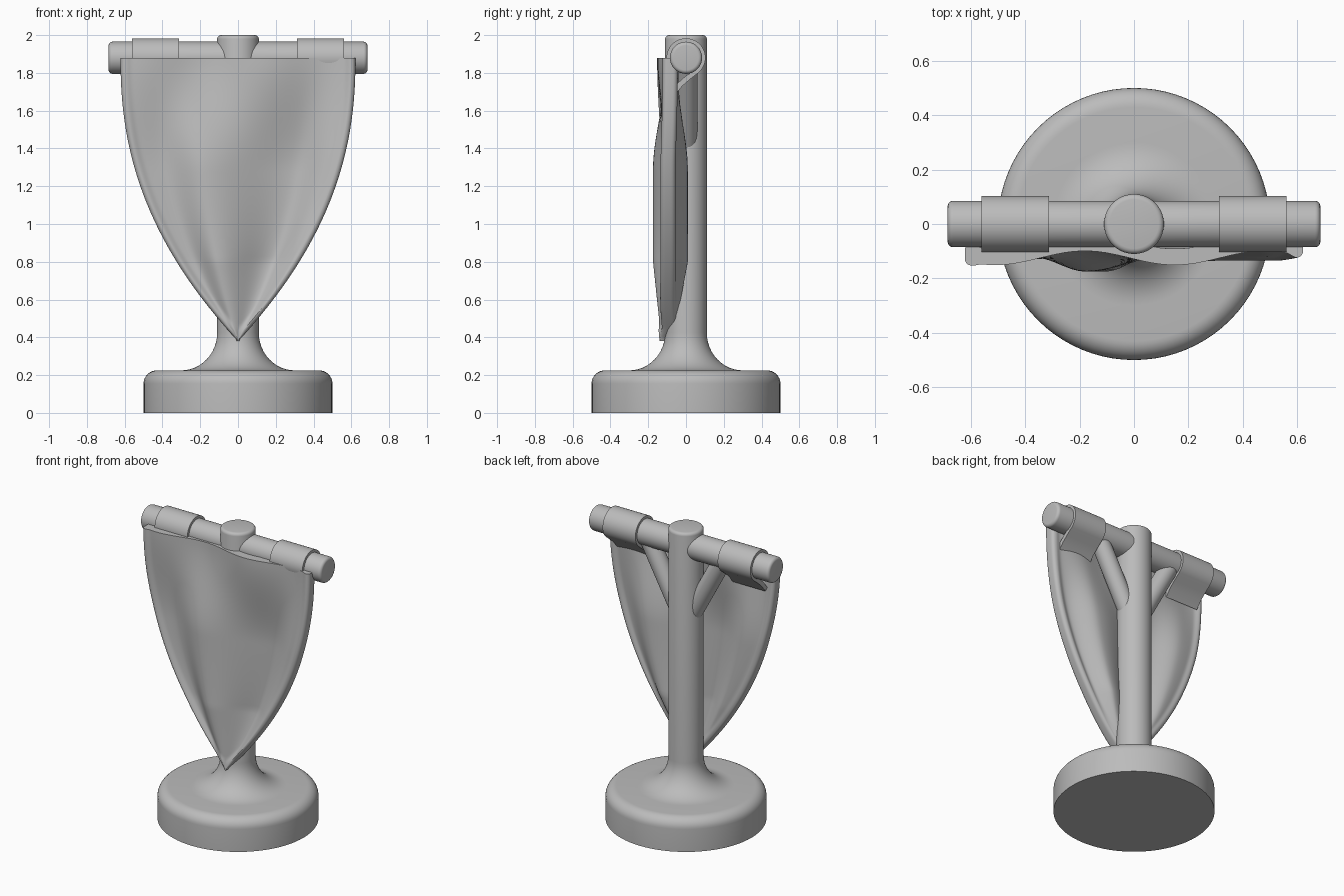
import bpy, bmesh, math
from mathutils import Vector

cube = bpy.data.objects.get("Cube")
if cube:
    bpy.data.objects.remove(cube, do_unlink=True)

mat = bpy.data.materials.new("plain_grey")
mat.use_nodes = True
grey = (0.5, 0.5, 0.5, 1)
mat.diffuse_color = grey
mat.node_tree.nodes["Principled BSDF"].inputs["Base Color"].default_value = grey

BAR_Z = 1.88
TIP_Z = 0.38


def smooth(t):
    t = max(0.0, min(1.0, t))
    return t * t * (3 - 2 * t)


def finish(name, bm, angle=40):
    bmesh.ops.recalc_face_normals(bm, faces=bm.faces[:])
    me = bpy.data.meshes.new(name)
    bm.to_mesh(me)
    bm.free()
    ob = bpy.data.objects.new(name, me)
    bpy.context.collection.objects.link(ob)
    me.materials.append(mat)
    bpy.ops.object.select_all(action='DESELECT')
    ob.select_set(True)
    bpy.context.view_layer.objects.active = ob
    bpy.ops.object.shade_smooth_by_angle(angle=math.radians(angle))
    return ob


def loft(name, rings, angle=40):
    """Skin a list of closed rings and cap both ends."""
    bm = bmesh.new()
    rows = [[bm.verts.new(p) for p in ring] for ring in rings]
    n = len(rows[0])
    for a, b in zip(rows, rows[1:]):
        for i in range(n):
            j = (i + 1) % n
            bm.faces.new((a[i], a[j], b[j], b[i]))
    bm.faces.new(rows[0][::-1])
    bm.faces.new(rows[-1])
    return finish(name, bm, angle)


def turned(name, profile, start, axis, sides=64):
    """Revolve (radius, distance) pairs around an axis from a start point."""
    axis = Vector(axis).normalized()
    side = axis.orthogonal().normalized()
    up = axis.cross(side)
    turns = [2 * math.pi * i / sides for i in range(sides)]
    return loft(name, [[Vector(start) + axis * d + (side * math.cos(t) + up * math.sin(t)) * r
                        for t in turns] for r, d in profile])


def arc(cr, cd, rr, rd, a0, a1, n=8):
    angles = [math.radians(a0 + (a1 - a0) * i / n) for i in range(n + 1)]
    return [(cr + rr * math.cos(a), cd + rd * math.sin(a)) for a in angles]


# Round base, flared into the pole
stand = [(0.5, 0)] + arc(0.43, 0.155, 0.07, 0.07, 0, 90)
stand += arc(0.3, 0.425, 0.19, 0.2, 270, 180, 12)
stand += arc(0.09, 1.98, 0.02, 0.02, 0, 90, 4)
turned("base_and_pole", stand, (0, 0, 0), (0, 0, 1), 80)

# Crossbar with softened ends
bar = arc(0.065, 0.02, 0.02, 0.02, -90, 0, 5) + arc(0.065, 1.35, 0.02, 0.02, 0, 90, 5)
turned("crossbar", bar, (-0.685, 0, BAR_Z), (1, 0, 0))

# Diagonal braces and fabric loops, one of each per side
for side, label in ((1, "left"), (-1, "right")):
    turned(label + "_brace", [(0.06, 0), (0.06, 0.53)],
           (side * 0.05, 0, 1.42), (side * 0.25, 0, 0.46), 32)

    path = arc(0, BAR_Z, 0.103, 0.103, 195, -50, 36) + [(0.02, 1.765), (-0.02, 1.73), (-0.06, 1.68)]
    inner = arc(0, BAR_Z, 0.083, 0.083, 195, -50, 36) + [(0.0, 1.785), (-0.04, 1.75), (-0.08, 1.7)]
    outline = path + inner[::-1]
    loft(label + "_loop", [[(side * x, y, z) for y, z in outline] for x in (0.312, 0.56)])


# Draped pointed banner
FOLDS = [(-1, -0.12), (-0.72, -0.105), (-0.33, -0.175), (0.55, -0.05), (0.9, -0.125), (1, -0.125)]


def fold(u):
    for (a, ya), (b, yb) in zip(FOLDS, FOLDS[1:]):
        if u <= b:
            return ya + (yb - ya) * smooth((u - a) / (b - a))
    return FOLDS[-1][1]


def front_y(x, half, v):
    u = max(-1, min(1, x / half))
    body = fold(u)
    top = -0.125 - 0.026 * math.cos(2 * math.pi * (x - 0.15) / 0.66)
    low = min(1, v / 0.28)
    y = -0.13 + (body + 0.13) * low
    return y + (top - y) * smooth((v - 0.6) / 0.4)


def banner_ring(v):
    z = TIP_Z + v * (BAR_Z - TIP_Z)
    half = max(0.006, 0.622 * (1 - (1 - v) ** 2.25))
    r = min(0.025, half * 0.5)
    thick = 0.06
    cols = 56
    xs = [(half - r) * math.sin(math.pi * (i / cols - 0.5)) for i in range(cols + 1)]

    def hem(x):
        return 0.01 * (1 - smooth((half - r - abs(x)) / 0.04))

    front = [(x, front_y(x, half, v) - hem(x), z) for x in xs]
    back = [(x, front_y(x, half, v) + thick + hem(x), z) for x in reversed(xs)]

    def edge(s, a, b):
        pts = []
        for c, lo, hi in ((a + 0.025, -90, 0), (b - 0.025, 0, 90)):
            pts += [(s * px, py, z) for px, py in arc(half - r, c, r, 0.025, lo, hi, 5)]
        return pts[1:-1]

    right = edge(1, front[-1][1], back[0][1])
    left = edge(-1, front[0][1], back[-1][1])[::-1]
    return front + right + back + left


loft("banner", [banner_ring((i / 60) ** 1.2) for i in range(61)], 50)
